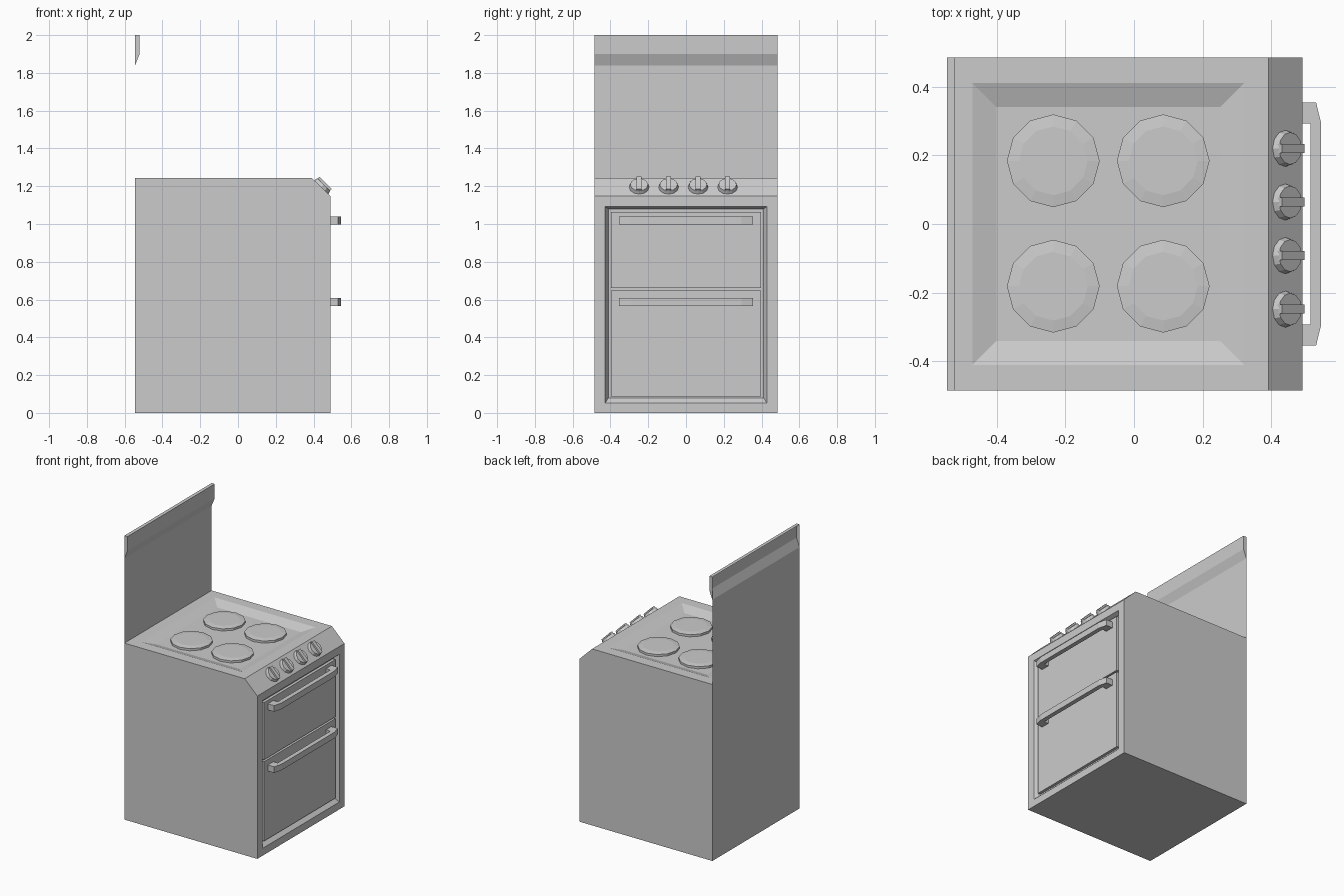
import bpy, bmesh, math
from mathutils import Matrix, Vector

if "Cube" in bpy.data.objects:
    bpy.data.objects.remove(bpy.data.objects["Cube"])

W = 0.485            # half width along y
BACK, FRONT = -0.545, 0.49
TOP = 1.243


def finish(name, bm, normals=True):
    bmesh.ops.remove_doubles(bm, verts=bm.verts, dist=1e-5)
    if normals:
        bmesh.ops.recalc_face_normals(bm, faces=bm.faces)
    me = bpy.data.meshes.new(name)
    bm.to_mesh(me)
    bm.free()
    ob = bpy.data.objects.new(name, me)
    bpy.context.collection.objects.link(ob)
    return ob


def prism(bm, points, offset, skip_side=None):
    """Extrude a closed outline by offset, leaving out the listed side faces."""
    a = [bm.verts.new(p) for p in points]
    b = [bm.verts.new(Vector(p) + Vector(offset)) for p in points]
    bm.faces.new(a)
    bm.faces.new(b[::-1])
    n = len(a)
    for i in range(n):
        if i not in (skip_side or ()):
            bm.faces.new((a[i], b[i], b[(i + 1) % n], a[(i + 1) % n]))


def nested(bm, rects, place):
    """Stepped panel: rectangles (u0, u1, v0, v1, depth) bridged, last one filled."""
    prev = None
    for u0, u1, v0, v1, d in rects:
        ring = [bm.verts.new(place(u, v, d))
                for u, v in ((u0, v0), (u1, v0), (u1, v1), (u0, v1))]
        if prev:
            for i in range(4):
                j = (i + 1) % 4
                bm.faces.new((prev[i], prev[j], ring[j], ring[i]))
        prev = ring
    bm.faces.new(prev)


def box(name, x0, x1, y0, y1, z0, z1):
    bm = bmesh.new()
    prism(bm, [(x0, y0, z0), (x1, y0, z0), (x1, y1, z0), (x0, y1, z0)], (0, 0, z1 - z0))
    return finish(name, bm)


# Cabinet with sunken hob tray and sunken door opening
bm = bmesh.new()
profile = [(BACK, 0), (FRONT, 0), (FRONT, 1.147), (0.392, TOP), (BACK, TOP)]
prism(bm, [(x, -W, z) for x, z in profile], (0, 2 * W, 0), skip_side=(1, 3))
nested(bm, [(BACK, 0.392, -W, W, 0),
            (-0.47, 0.32, -0.41, 0.41, 0),
            (-0.40, 0.25, -0.34, 0.34, 0.025)],
       lambda u, v, d: (u, v, TOP - d))
nested(bm, [(-W, W, 0, 1.147, 0),
            (-0.428, 0.428, 0.052, 1.092, 0),
            (-0.411, 0.411, 0.08, 1.08, 0.03)],
       lambda u, v, d: (FRONT - d, u, v))
finish("cabinet", bm)

# Splashback: thin sheet with a folded lip, hollow at the back
bm = bmesh.new()
sheet = [(BACK, -W, TOP), (BACK, W, TOP), (BACK, W, 1.84), (BACK, -W, 1.84)]
bm.faces.new([bm.verts.new(p) for p in sheet])
lip = [(BACK, 1.84), (-0.521, 1.90), (-0.521, 2.0), (BACK, 2.0)]
prism(bm, [(x, -W, z) for x, z in lip], (0, 2 * W, 0), skip_side=(3,))
finish("splashback", bm)

# Hot plates
for i, (x, y) in enumerate([(-0.235, 0.184), (0.085, 0.184), (-0.235, -0.181), (0.085, -0.181)]):
    bm = bmesh.new()
    rings = [(0.135, 1.217), (0.135, 1.233), (0.10, 1.238)]
    prev = None
    for r, z in rings:
        ring = [bm.verts.new((x + r * math.cos(k * math.pi / 6),
                              y + r * math.sin(k * math.pi / 6), z)) for k in range(12)]
        if prev:
            for k in range(12):
                j = (k + 1) % 12
                bm.faces.new((prev[k], prev[j], ring[j], ring[k]))
        prev = ring
    bm.faces.new(prev)
    finish(f"hot_plate_{i + 1}", bm)

# Doors and their handles
half = [(0.475, 0.293), (0.475, 0.354), (0.53, 0.354), (0.545, 0.293)]
outline = half + [(x, -y) for x, y in half[::-1]] + [(0.514, -0.293), (0.514, 0.293)]
for label, z0, z1, hz in (("upper", 0.661, 1.064, 0.997), ("lower", 0.088, 0.648, 0.566)):
    box(f"{label}_door", 0.46, 0.48, -0.397, 0.397, z0, z1)
    bm = bmesh.new()
    prism(bm, [(x, y, hz) for x, y in outline], (0, 0, 0.043))
    finish(f"{label}_handle", bm)

# Control knobs on the sloped strip: tapered disc plus finger grip
for i in range(4):
    bm = bmesh.new()
    bmesh.ops.create_cone(bm, cap_ends=True, segments=12, radius1=0.053, radius2=0.047,
                          depth=0.02, matrix=Matrix.Translation((0, 0, 0.01)))
    prism(bm, [(-0.046, -0.013, 0.004), (0.046, -0.013, 0.004),
               (0.046, 0.013, 0.004), (-0.046, 0.013, 0.004)], (0, 0, 0.028))
    bm.transform(Matrix.Translation((0.441, -0.248 + 0.156 * i, 1.195))
                 @ Matrix.Rotation(math.radians(45), 4, 'Y'))
    finish(f"control_knob_{i + 1}", bm)
